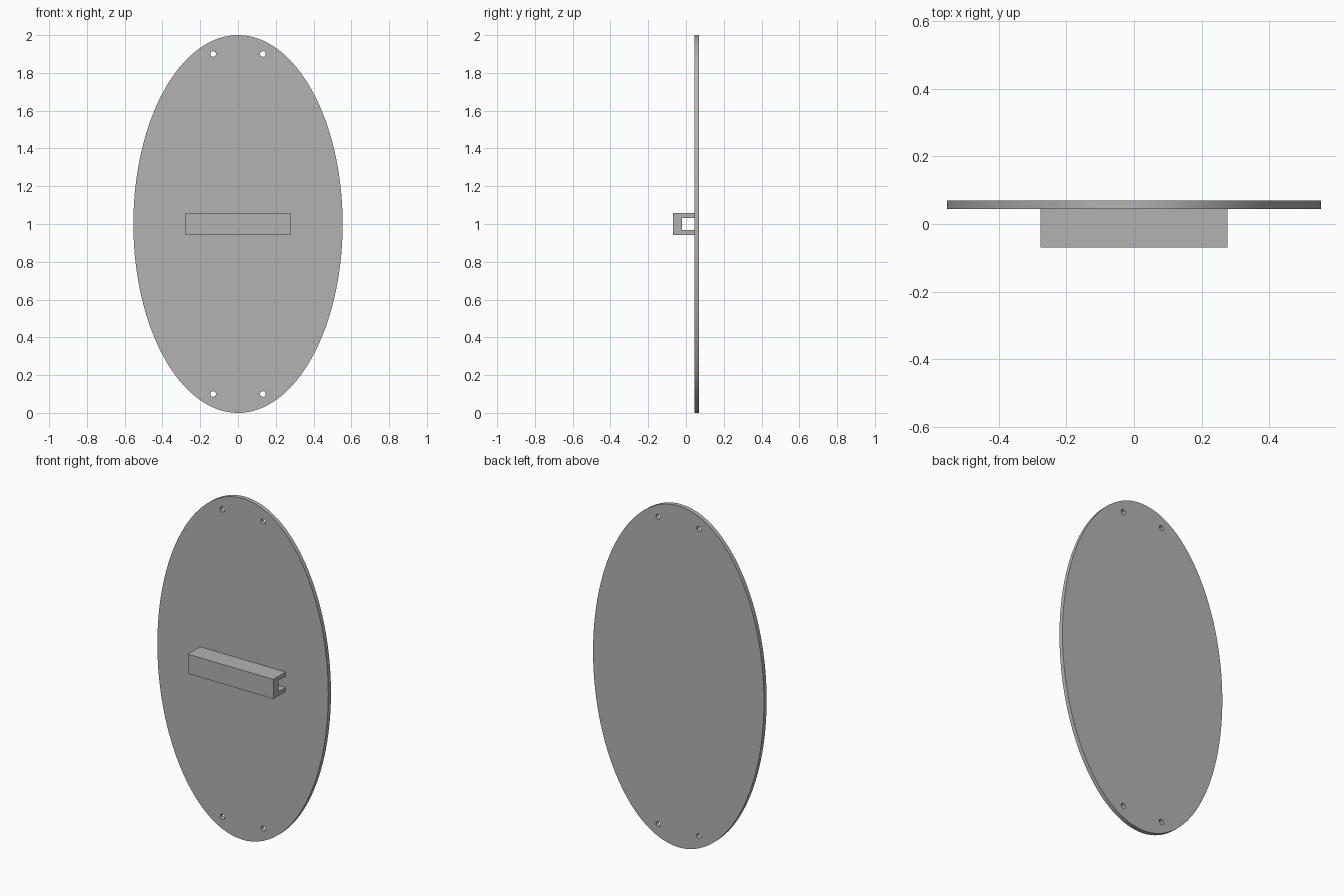
import bpy
import bmesh
from math import cos, sin, pi, radians

cube = bpy.data.objects.get("Cube")
if cube:
    bpy.data.objects.remove(cube, do_unlink=True)

grey = bpy.data.materials.new("plain grey")
grey.use_nodes = True
grey.diffuse_color = (0.45, 0.45, 0.45, 1)
grey.node_tree.nodes["Principled BSDF"].inputs["Base Color"].default_value = (0.45, 0.45, 0.45, 1)


def ellipse(cx, cy, rx, ry, count):
    return [(cx + rx * cos(2 * pi * i / count), cy + ry * sin(2 * pi * i / count))
            for i in range(count)]


def extruded_outline(name, outlines, depth, location, rotation):
    """Fill closed outlines (inner ones become holes) and thicken them to a mesh."""
    curve = bpy.data.curves.new(name, "CURVE")
    curve.dimensions = "2D"
    curve.fill_mode = "BOTH"
    curve.extrude = depth / 2
    for points in outlines:
        spline = curve.splines.new("POLY")
        spline.points.add(len(points) - 1)
        for point, (x, y) in zip(spline.points, points):
            point.co = (x, y, 0, 1)
        spline.use_cyclic_u = True
    obj = bpy.data.objects.new(name, curve)
    bpy.context.collection.objects.link(obj)
    obj.location = location
    obj.rotation_euler = rotation

    bpy.ops.object.select_all(action="DESELECT")
    obj.select_set(True)
    bpy.context.view_layer.objects.active = obj
    bpy.ops.object.convert(target="MESH")
    obj = bpy.context.object

    # Weld the caps to the walls
    bm = bmesh.new()
    bm.from_mesh(obj.data)
    bmesh.ops.remove_doubles(bm, verts=bm.verts, dist=0.0001)
    bmesh.ops.recalc_face_normals(bm, faces=bm.faces)
    bm.to_mesh(obj.data)
    bm.free()
    obj.data.materials.clear()
    obj.data.materials.append(grey)
    bpy.ops.object.shade_smooth_by_angle(angle=radians(30))
    return obj


# Upright oval plate with a pair of holes at the top and bottom
outlines = [ellipse(0, 0, 0.554, 1, 128)]
for x in (-0.132, 0.132):
    for z in (-0.9, 0.9):
        outlines.append(ellipse(x, z, 0.015, 0.015, 24))
extruded_outline("oval_plate", outlines, 0.025, (0, 0.057, 1), (pi / 2, 0, 0))

# C-shaped channel handle, open towards the plate
front, web, back = -0.069, -0.021, 0.0445
outer, inner = 0.057, 0.033
channel = [(back, -outer), (back, -inner), (web, -inner), (web, inner),
           (back, inner), (back, outer), (front, outer), (front, -outer)]
extruded_outline("channel_handle", [channel], 0.554, (0, 0, 1), (pi / 2, 0, pi / 2))
